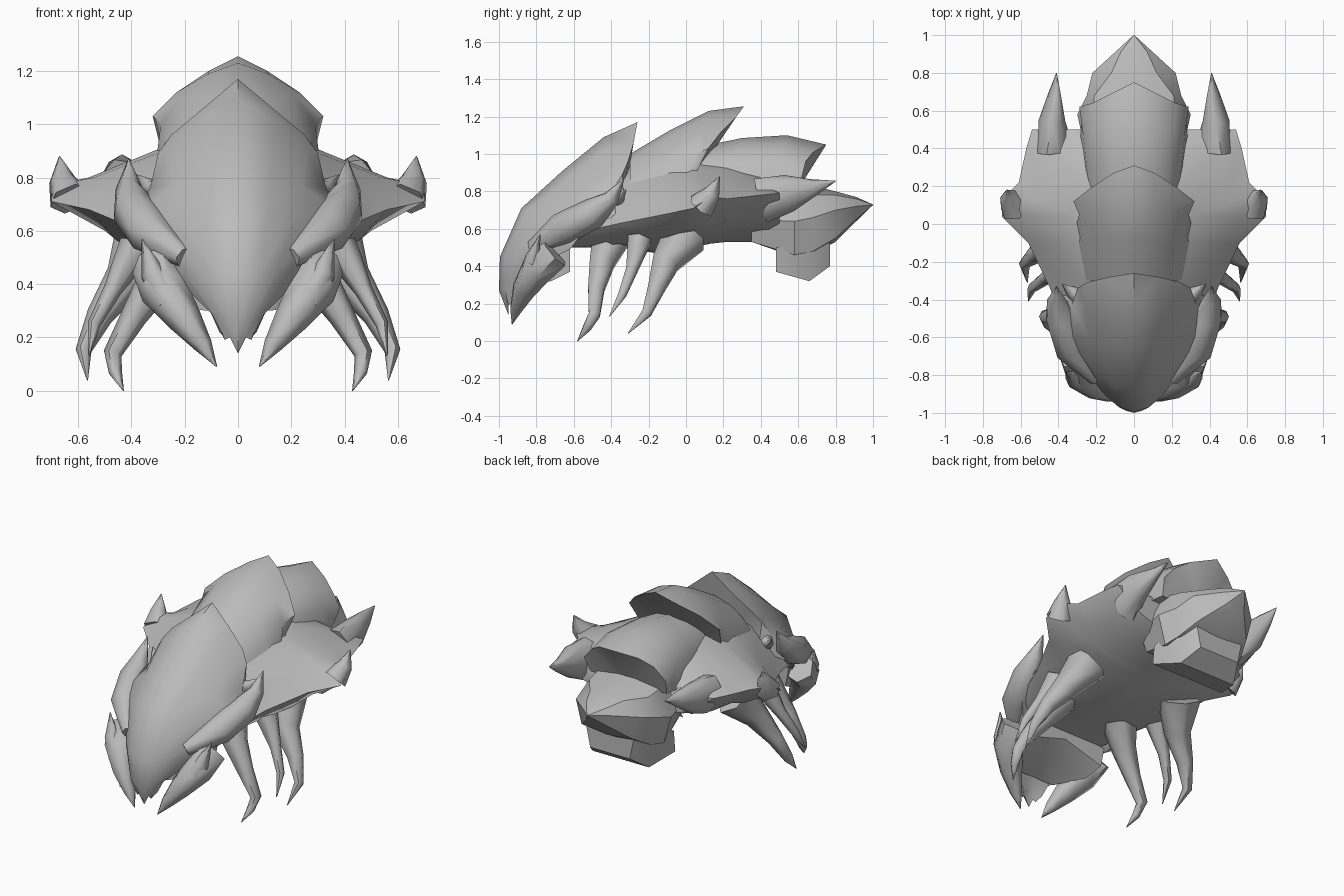
import bpy
import bmesh
from math import cos, sin, pi, radians
from mathutils import Vector, Matrix

default_cube = bpy.data.objects.get("Cube")
if default_cube:
    bpy.data.objects.remove(default_cube, do_unlink=True)

# One plain grey for the entire creature
grey = bpy.data.materials.new("plain grey")
grey.use_nodes = True
grey.diffuse_color = (.5, .5, .5, 1)
grey.node_tree.nodes["Principled BSDF"].inputs["Base Color"].default_value = grey.diffuse_color


def finish(name, mesh_builder, crease_angle):
    """Mirror the half shape, close it and turn it into a shaded object."""
    everything = mesh_builder.verts[:] + mesh_builder.edges[:] + mesh_builder.faces[:]
    bmesh.ops.mirror(mesh_builder, geom=everything, matrix=Matrix(), merge_dist=.0005, axis='X')
    bmesh.ops.remove_doubles(mesh_builder, verts=mesh_builder.verts[:], dist=.0005)
    bmesh.ops.holes_fill(mesh_builder, edges=mesh_builder.edges[:], sides=0)
    bmesh.ops.triangulate(mesh_builder, faces=[f for f in mesh_builder.faces if len(f.verts) > 4])
    bmesh.ops.recalc_face_normals(mesh_builder, faces=mesh_builder.faces[:])
    mesh = bpy.data.meshes.new(name)
    mesh_builder.to_mesh(mesh)
    mesh_builder.free()
    mesh.materials.append(grey)
    part = bpy.data.objects.new(name, mesh)
    bpy.context.collection.objects.link(part)
    bpy.ops.object.select_all(action='DESELECT')
    part.select_set(True)
    bpy.context.view_layer.objects.active = part
    bpy.ops.object.shade_smooth_by_angle(angle=radians(crease_angle))


def bridge(mesh_builder, rings, closed):
    """Join neighbouring rings of vertices with quads."""
    for near, far in zip(rings, rings[1:]):
        count = len(near)
        for i in range(count if closed else count - 1):
            j = (i + 1) % count
            mesh_builder.faces.new((near[i], near[j], far[j], far[i]))


def shell(name, rows, palate=None, crease_angle=50):
    """Loft rows of (x, y, z) from the spine outwards; palate lifts the hidden centre."""
    mesh_builder = bmesh.new()
    rings = []
    for row in rows:
        points = list(row)
        if palate is not None:
            x, y, z = points[-1]
            points.append((0, y, z + palate))
        rings.append([mesh_builder.verts.new(p) for p in points])
    bridge(mesh_builder, rings, closed=False)
    finish(name, mesh_builder, crease_angle)


def sections(name, stations, crease_angle=50):
    """Loft flat sections, each given as y and a list of (x, z)."""
    shell(name, [[(x, y, z) for x, z in outline] for y, outline in stations],
          crease_angle=crease_angle)


def horn(name, path, sides=6, flatten=1.0):
    """Tapered limb along points of (x, y, z, radius), mirrored to both sides."""
    mesh_builder = bmesh.new()
    centres = [Vector(p[:3]) for p in path]
    rings = []
    for i, centre in enumerate(centres):
        along = centres[min(i + 1, len(centres) - 1)] - centres[max(i - 1, 0)]
        across = along.cross(Vector((0, 1, 0))).normalized()
        third = along.cross(across).normalized()
        radius = path[i][3]
        rings.append([mesh_builder.verts.new(
            centre + across * radius * flatten * cos(2 * pi * k / sides)
            + third * radius * sin(2 * pi * k / sides)) for k in range(sides)])
    bridge(mesh_builder, rings, closed=True)
    finish(name, mesh_builder, 60)


# Torso with flared side flaps
sections("torso", [
    (-.62, [(0, .8), (.2, .72), (.3, .62), (.36, .57), (.27, .5), (0, .5)]),
    (-.35, [(0, .95), (.22, .85), (.36, .7), (.44, .63), (.34, .52), (0, .5)]),
    (-.1, [(0, 1), (.28, .9), (.46, .76), (.56, .68), (.45, .56), (0, .46)]),
    (.04, [(0, 1), (.29, .91), (.54, .8), (.7, .71), (.5, .6), (0, .5)]),
    (.13, [(0, 1), (.29, .91), (.56, .8), (.7, .77), (.5, .61), (0, .52)]),
    (.22, [(0, 1), (.28, .91), (.5, .82), (.61, .76), (.48, .64), (0, .53)]),
    (.4, [(0, .93), (.24, .88), (.44, .84), (.57, .78), (.46, .65), (0, .53)]),
    (.5, [(0, .8), (.24, .8), (.36, .8), (.54, .79), (.42, .68), (0, .53)]),
])

# Rear point of each side flap
horn("flap_point", [(.42, .4, .75, .13), (.435, .55, .79, .1),
                    (.42, .68, .82, .05), (.41, .8, .855, .002)], sides=8, flatten=.7)
horn("flap_spike", [(.63, .08, .72, .08), (.66, .14, .79, .05), (.67, .18, .88, .002)])

# Head shield from the toothed snout to the raised crest
shell("head_shield", [
    [(0, -.95, .14), (.03, -.95, .2), (.05, -.95, .19), (.06, -.93, .21), (.07, -.92, .22)],
    [(0, -1, .27), (.04, -.99, .27), (.08, -.97, .28), (.1, -.93, .29), (.11, -.9, .31)],
    [(0, -.995, .45), (.08, -.97, .45), (.15, -.91, .45), (.2, -.85, .44), (.23, -.76, .42)],
    [(0, -.88, .71), (.11, -.86, .69), (.21, -.77, .65), (.29, -.71, .59), (.32, -.62, .49)],
    [(0, -.66, .91), (.13, -.64, .86), (.24, -.6, .77), (.36, -.6, .68), (.41, -.53, .61)],
    [(0, -.44, 1.09), (.14, -.43, 1.02), (.26, -.42, .9), (.33, -.43, .76), (.41, -.4, .66)],
    [(0, -.26, 1.17), (.13, -.28, 1.06), (.25, -.31, .96), (.3, -.34, .89), (.28, -.33, .72)],
], palate=.04)

# Cheek ridges ending in upturned horns
horn("cheek_horn", [(.2, -.82, .5, .04), (.33, -.66, .6, .09), (.39, -.5, .68, .085),
                    (.41, -.4, .76, .05), (.41, -.33, .87, .002)])
horn("cheek_barb", [(.27, -.4, .76, .05), (.33, -.36, .76, .035), (.38, -.32, .81, .002)])

# Mandibles, their upper spikes and the jaw behind them
horn("mandible", [(.31, -.7, .47, .09), (.28, -.8, .38, .09), (.2, -.87, .27, .065),
                  (.13, -.91, .17, .035), (.08, -.93, .09, .002)])
horn("mandible_spike", [(.26, -.84, .33, .06), (.32, -.82, .44, .045), (.36, -.78, .57, .002)])
sections("jaw", [
    (-.88, [(0, .4), (.1, .38), (.12, .3), (0, .3)]),
    (-.72, [(0, .5), (.26, .48), (.24, .32), (0, .38)]),
    (-.62, [(0, .55), (.3, .52), (.27, .37), (0, .45)]),
])

# Middle back plate
shell("middle_plate", [
    [(0, -.3, 1), (.1, -.3, .97), (.18, -.3, .92), (.25, -.3, .85), (.3, -.25, .7)],
    [(0, -.08, 1.13), (.11, -.08, 1.1), (.2, -.09, 1.03), (.27, -.1, .94), (.34, -.1, .78)],
    [(0, .12, 1.23), (.11, .11, 1.19), (.21, .08, 1.11), (.29, .05, 1), (.31, -.02, .84)],
    [(0, .31, 1.255), (.11, .27, 1.2), (.23, .19, 1.12), (.32, .12, 1.03), (.27, .02, .83)],
], palate=0)

# Rear back plate
shell("rear_plate", [
    [(0, .08, 1.04), (.1, .08, 1.02), (.17, .08, .97), (.22, .08, .9), (.25, .08, .75)],
    [(0, .3, 1.085), (.11, .3, 1.06), (.19, .3, 1.01), (.25, .3, .93), (.28, .3, .78)],
    [(0, .54, 1.1), (.13, .52, 1.06), (.21, .5, 1.01), (.27, .48, .92), (.29, .45, .78)],
    [(0, .75, 1.05), (.14, .68, 1.01), (.22, .64, .96), (.29, .62, .88), (.27, .58, .78)],
], palate=0)

# Tail with a pointed end
sections("tail", [
    (.35, [(0, .9), (.18, .85), (.25, .65), (.2, .53), (0, .53)]),
    (.58, [(0, .84), (.22, .8), (.3, .64), (.25, .46), (0, .45)]),
    (.68, [(0, .83), (.21, .78), (.25, .66), (.23, .48), (0, .47)]),
    (.8, [(0, .8), (.12, .78), (.22, .7), (.18, .55), (0, .53)]),
    (.91, [(0, .77), (.07, .76), (.1, .72), (.07, .65), (0, .64)]),
    (1, [(0, .73), (.002, .73), (.002, .728), (.001, .727), (0, .727)]),
], crease_angle=30)

# Blunt lobe under the tail
sections("tail_lobe", [
    (.48, [(0, .5), (.25, .5), (.26, .37), (0, .37)]),
    (.66, [(0, .53), (.24, .53), (.2, .32), (0, .32)]),
    (.77, [(0, .54), (.17, .54), (.14, .4), (0, .4)]),
], crease_angle=30)

# Three clawed legs on each side
horn("front_leg", [(.22, -.4, .56, .11), (.3, -.45, .42, .075), (.39, -.48, .28, .05),
                   (.47, -.49, .14, .035), (.46, -.53, .07, .025), (.43, -.58, 0, .002)])
horn("middle_leg", [(.38, -.25, .54, .07), (.47, -.29, .38, .035),
                    (.54, -.34, .25, .025), (.56, -.41, .13, .002)])
horn("rear_leg", [(.34, .0, .57, .13), (.42, -.11, .42, .08), (.52, -.16, .28, .05),
                  (.58, -.21, .15, .03), (.565, -.31, .04, .002)])
